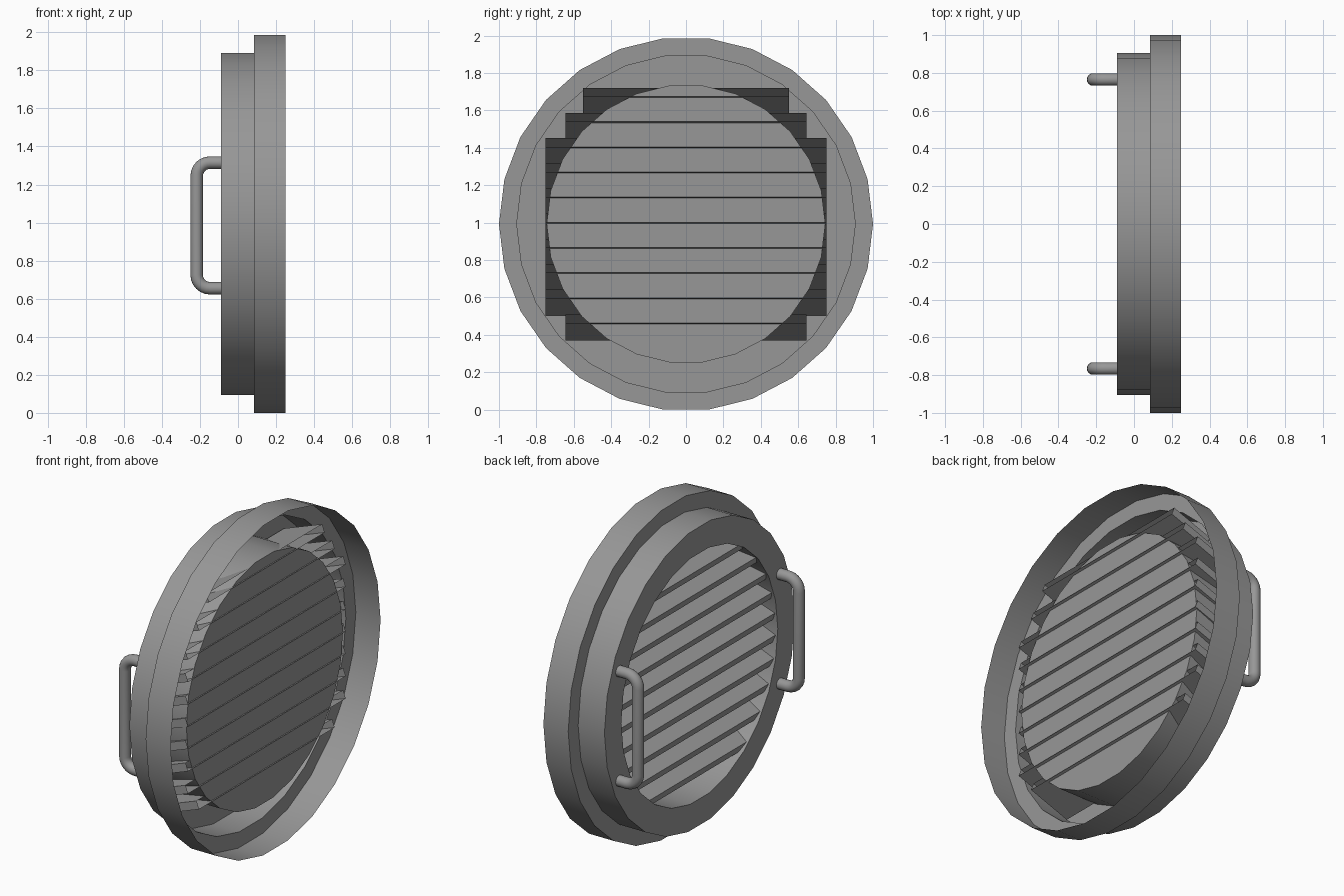
import bpy, bmesh, math
from mathutils import Matrix, Vector

cube = bpy.data.objects.get("Cube")
if cube:
    bpy.data.objects.remove(cube, do_unlink=True)

SIDES = 26
CENTRE_Z = math.cos(math.pi / SIDES)

grey = bpy.data.materials.new("vent_grey")
grey.use_nodes = True
colour = (0.31, 0.31, 0.31, 1)
grey.diffuse_color = colour
grey.node_tree.nodes["Principled BSDF"].inputs["Base Color"].default_value = colour


def add_object(name, bm, smooth=False):
    mesh = bpy.data.meshes.new(name)
    bm.to_mesh(mesh)
    bm.free()
    mesh.materials.append(grey)
    obj = bpy.data.objects.new(name, mesh)
    bpy.context.collection.objects.link(obj)
    if smooth:
        bpy.ops.object.select_all(action='DESELECT')
        obj.select_set(True)
        bpy.context.view_layer.objects.active = obj
        bpy.ops.object.shade_smooth_by_angle(angle=math.radians(30))
    return obj


# Housing: one sheet profile (x, radius) revolved around the x axis
profile = [(0.177, 0), (0.177, 0.745), (-0.09, 0.745), (-0.09, 0.905),
           (0.085, 0.905), (0.085, 1), (0.25, 1)]
bm = bmesh.new()
verts = [bm.verts.new((x, r, CENTRE_Z)) for x, r in profile]
edges = [bm.edges.new(pair) for pair in zip(verts, verts[1:])]
bmesh.ops.spin(bm, geom=verts + edges, cent=(0, 0, CENTRE_Z), axis=(1, 0, 0),
               angle=math.tau, steps=SIDES)
bmesh.ops.remove_doubles(bm, verts=bm.verts[:], dist=0.0005)
bmesh.ops.recalc_face_normals(bm, faces=bm.faces[:])
add_object("housing", bm, smooth=True)

# Louvre slats: tilted hollow boards, open at the raised end
TILT = math.radians(20.3)
DEPTH, THICK, PITCH = 0.271, 0.049, 0.1345
half_widths = [0.55, 0.645] + [0.75] * 7 + [0.645]
for i, half in enumerate(half_widths):
    bm = bmesh.new()
    place = (Matrix.Translation((0.057, 0, 1.65 - i * PITCH))
             @ Matrix.Rotation(-TILT, 4, 'Y')
             @ Matrix.Diagonal((DEPTH, 2 * half, THICK, 1)))
    bmesh.ops.create_cube(bm, size=1, matrix=place)
    raised_end = max(bm.faces, key=lambda f: f.calc_center_median().x)
    bmesh.ops.delete(bm, geom=[raised_end], context='FACES_ONLY')
    add_object(f"slat_{i + 1}", bm)


# Handles: round bar swept along a path with rounded corners
def add_handle(name, y):
    bend, out, low, high = 0.07, -0.217, 0.655, 1.315
    path = [Vector((-0.085, y, low))]
    for z, start in ((low + bend, 270), (high - bend, 180)):
        for k in range(7):
            a = math.radians(start - 15 * k)
            path.append(Vector((out + bend + bend * math.cos(a), y, z + bend * math.sin(a))))
    path.append(Vector((-0.085, y, high)))
    bm = bmesh.new()
    rings = []
    for i, p in enumerate(path):
        tangent = (path[min(i + 1, len(path) - 1)] - path[max(i - 1, 0)]).normalized()
        side = Vector((0, 1, 0))
        up = tangent.cross(side)
        rings.append([bm.verts.new(p + 0.033 * (math.cos(a) * side + math.sin(a) * up))
                      for a in (math.tau * k / 16 for k in range(16))])
    for a, b in zip(rings, rings[1:]):
        for k in range(16):
            n = (k + 1) % 16
            bm.faces.new((a[k], a[n], b[n], b[k]))
    bm.faces.new(rings[0])
    bm.faces.new(rings[-1])
    bmesh.ops.recalc_face_normals(bm, faces=bm.faces[:])
    add_object(name, bm, smooth=True)


for name, y in (("front_handle", -0.765), ("back_handle", 0.765)):
    add_handle(name, y)
